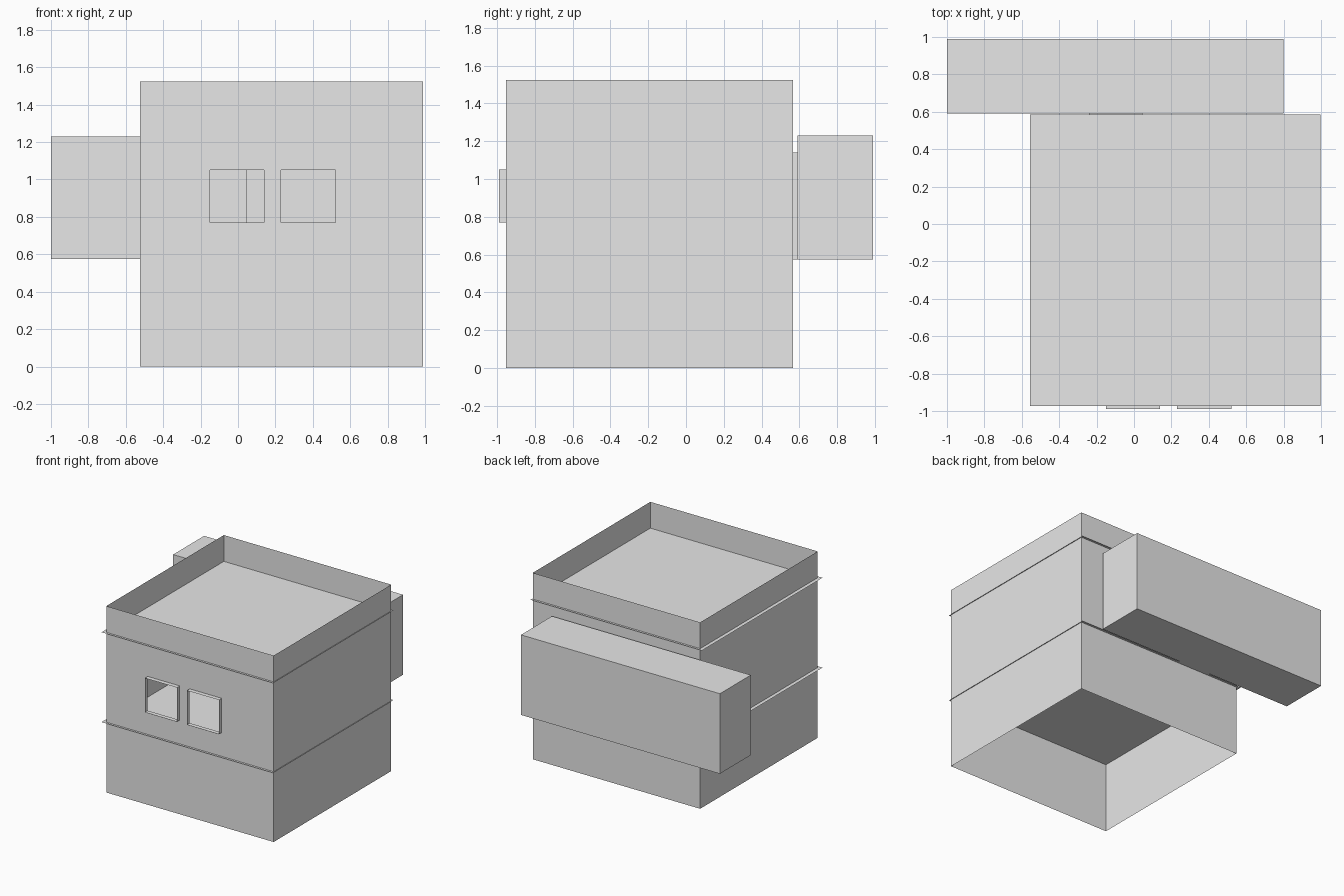
import bpy, bmesh

cube = bpy.data.objects.get("Cube")
if cube:
    bpy.data.objects.remove(cube, do_unlink=True)

grey = bpy.data.materials.new("plain_grey")
grey.use_nodes = True
colour = (0.8, 0.8, 0.8, 1)
grey.diffuse_color = colour
grey.node_tree.nodes["Principled BSDF"].inputs["Base Color"].default_value = colour


def finish(name, bm):
    bmesh.ops.remove_doubles(bm, verts=bm.verts, dist=0.0005)
    mesh = bpy.data.meshes.new(name)
    bm.to_mesh(mesh)
    bm.free()
    mesh.materials.append(grey)
    obj = bpy.data.objects.new(name, mesh)
    bpy.context.collection.objects.link(obj)
    return obj


def quad(bm, *points):
    bm.faces.new([bm.verts.new(p) for p in points])


def panel(bm, x0, x1, z0, z1, y, holes=(), facing_back=False):
    """Upright sheet at depth y with rectangular openings (x0, x1, z0, z1)."""
    xs = sorted({x0, x1, *(v for h in holes for v in h[:2])})
    zs = sorted({z0, z1, *(v for h in holes for v in h[2:])})
    for a, b in zip(xs, xs[1:]):
        for c, d in zip(zs, zs[1:]):
            mx, mz = (a + b) / 2, (c + d) / 2
            if any(h[0] < mx < h[1] and h[2] < mz < h[3] for h in holes):
                continue
            pts = [(a, y, c), (b, y, c), (b, y, d), (a, y, d)]
            quad(bm, *(pts[::-1] if facing_back else pts))


def side(bm, x, y0, y1, z0, z1, facing_left):
    pts = [(x, y0, z0), (x, y1, z0), (x, y1, z1), (x, y0, z1)]
    quad(bm, *(pts if facing_left else pts[::-1]))


def level(bm, x0, x1, y0, y1, z, up=True):
    pts = [(x0, y0, z), (x1, y0, z), (x1, y1, z), (x0, y1, z)]
    quad(bm, *(pts if up else pts[::-1]))


def sleeve(name, hole, y0, y1):
    """Open frame lining that runs front to back around an opening."""
    x0, x1, z0, z1 = hole
    bm = bmesh.new()
    side(bm, x0, y0, y1, z0, z1, False)
    side(bm, x1, y0, y1, z0, z1, True)
    level(bm, x0, x1, y0, y1, z0, False)
    level(bm, x0, x1, y0, y1, z1, True)
    finish(name, bm)


# Main dimensions
LEFT, RIGHT, FRONT, BACK, TOP = 0.99, -0.525, -0.953, 0.567, 1.525
FLOOR, ROOF = 0.575, 1.31
BLOCK_FRONT = 0.59
windows = [(-0.15, 0.14, 0.77, 1.05), (0.23, 0.52, 0.77, 1.05)]
door = (-0.24, 0.045, FLOOR, 1.14)

# Thin outer walls, open at top and bottom
bm = bmesh.new()
panel(bm, RIGHT, LEFT, 0, TOP, FRONT, windows)
panel(bm, RIGHT, LEFT, 0, TOP, BACK, [door], True)
side(bm, RIGHT, FRONT, BACK, 0, TOP, False)
side(bm, LEFT, FRONT, BACK, 0, TOP, True)
finish("walls", bm)

# Thin floor and roof sheets that project past the walls
for name, z in (("floor_slab", FLOOR), ("roof_slab", ROOF)):
    bm = bmesh.new()
    level(bm, -0.555, 0.996, -0.972, 0.586, z)
    finish(name, bm)

# Window frames and the doorway to the rear wing
for name, hole in zip(("right_window_frame", "left_window_frame"), windows):
    sleeve(name, hole, -0.99, FRONT)
sleeve("doorway", door, BACK, BLOCK_FRONT)

# Hollow rear wing, entered through the doorway
bm = bmesh.new()
x0, x1, y1, z1 = -1.0, 0.8, 0.99, 1.23
panel(bm, x0, x1, FLOOR, z1, BLOCK_FRONT, [door])
panel(bm, x0, x1, FLOOR, z1, y1, facing_back=True)
side(bm, x0, BLOCK_FRONT, y1, FLOOR, z1, False)
side(bm, x1, BLOCK_FRONT, y1, FLOOR, z1, True)
level(bm, x0, x1, BLOCK_FRONT, y1, FLOOR, False)
level(bm, x0, x1, BLOCK_FRONT, y1, z1, True)
finish("rear_wing", bm)
